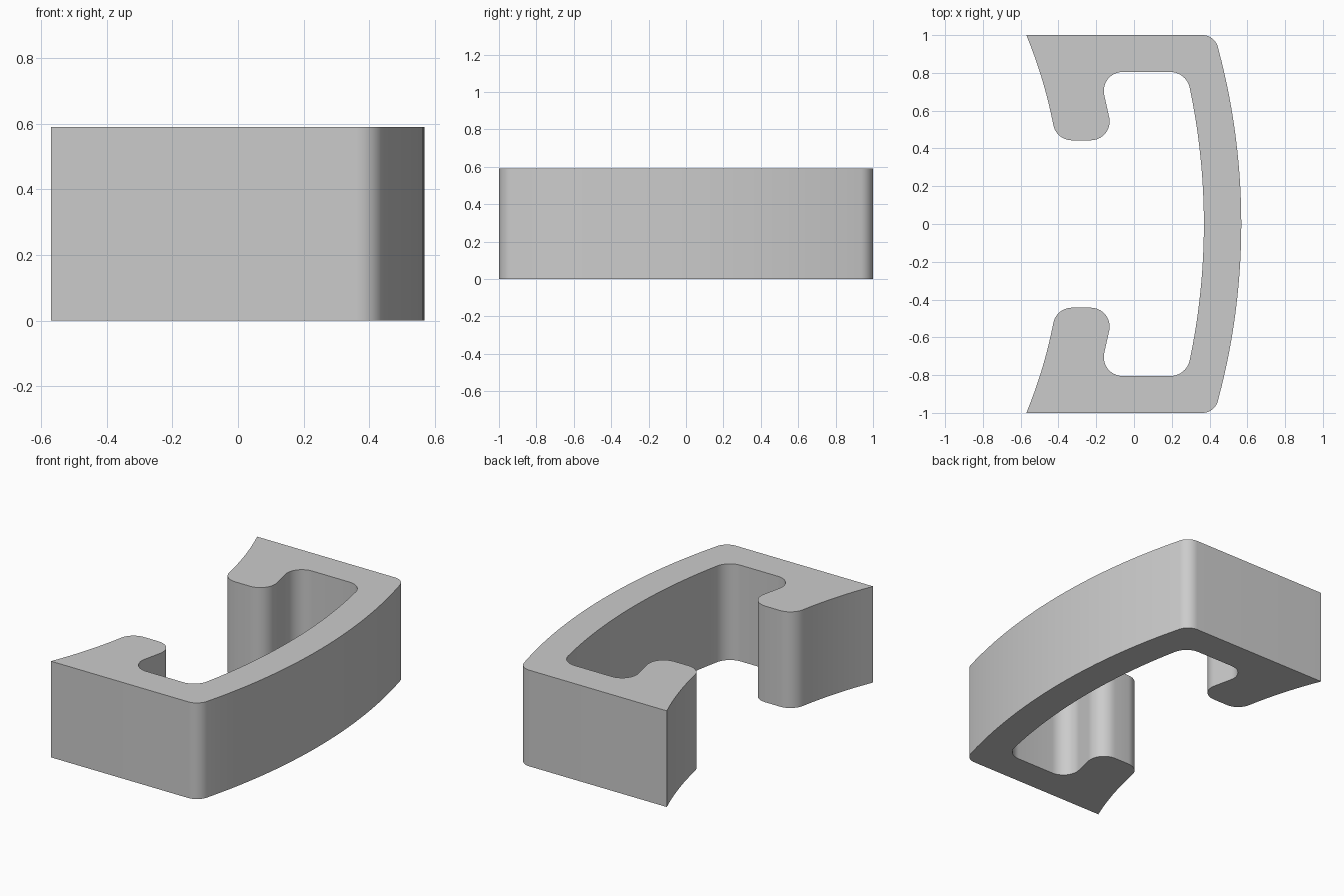
import bpy, bmesh, math
from mathutils import Vector

cube = bpy.data.objects.get("Cube")
if cube:
    bpy.data.objects.remove(cube, do_unlink=True)

HEIGHT = 0.59


def bow(apex_x, radius, y0, y1, steps):
    """Points on a shallow arc whose crown lies on the y = 0 line."""
    ys = [y0 + (y1 - y0) * i / steps for i in range(steps + 1)]
    return [Vector((apex_x - radius + math.sqrt(radius**2 - y * y), y)) for y in ys]


def sag(a, b, depth, steps):
    """Shallow arc from a to b, bulging to the left of travel by depth."""
    a, b = Vector(a), Vector(b)
    d = (b - a).normalized()
    n = Vector((-d.y, d.x))
    ts = [i / steps for i in range(steps + 1)]
    return [a.lerp(b, t) + n * depth * 4 * t * (1 - t) for t in ts]


def fillet(prev, corner, nxt, radius, steps=10):
    """Rounded corner tangent to both neighbouring edges."""
    p, c, n = Vector(prev), Vector(corner), Vector(nxt)
    u, v = (p - c).normalized(), (n - c).normalized()
    half = u.angle(v) / 2
    centre = c + (u + v).normalized() * radius / math.sin(half)
    start = c + u * radius / math.tan(half) - centre
    turn = (math.pi - 2 * half) * (1 if u.x * v.y - u.y * v.x < 0 else -1)
    pts = []
    for i in range(steps + 1):
        a = turn * i / steps
        pts.append(centre + Vector((start.x * math.cos(a) - start.y * math.sin(a),
                                    start.x * math.sin(a) + start.y * math.cos(a))))
    return pts


# Half outline: outer bow, flat end, concave flank, hooked lip, inner bow
outer = bow(0.568, 3.6, 0, 0.92, 14)
inner = bow(0.37, 3.5, 0.70, 0, 12)
tip = (-0.57, 1.0)
flank = sag(tip, (-0.428, 0.53), 0.012, 8)
outer_corner, lip_a, lip_b = (0.428, 1.0), (-0.413, 0.443), (-0.104, 0.443)
pocket, inner_corner = (-0.185, 0.805), (0.277, 0.805)

half = outer[:-1]
half += fillet(outer[-1], outer_corner, tip, 0.085)
half += flank[:-1]
half += fillet(flank[-1], lip_a, lip_b, 0.1)
half += fillet(lip_a, lip_b, pocket, 0.1)
half += fillet(lip_b, pocket, inner_corner, 0.1)
half += fillet(pocket, inner_corner, inner[0], 0.105)
half += inner[1:]
mirrored = [Vector((p.x, -p.y)) for p in reversed(half[1:-1])]

# Extrude the full outline into the clip body
bm = bmesh.new()
base = bm.faces.new([bm.verts.new((p.x, p.y, 0)) for p in half + mirrored])
top = bmesh.ops.extrude_face_region(bm, geom=[base], use_keep_orig=True)["geom"]
bmesh.ops.translate(bm, vec=(0, 0, HEIGHT),
                    verts=[g for g in top if isinstance(g, bmesh.types.BMVert)])
bmesh.ops.recalc_face_normals(bm, faces=bm.faces)
mesh = bpy.data.meshes.new("clip_body")
bm.to_mesh(mesh)
bm.free()
body = bpy.data.objects.new("clip_body", mesh)
bpy.context.collection.objects.link(body)

# Plain grey material
grey = bpy.data.materials.new("light_grey")
grey.use_nodes = True
colour = (0.6, 0.6, 0.6, 1)
grey.diffuse_color = colour
grey.node_tree.nodes["Principled BSDF"].inputs["Base Color"].default_value = colour
mesh.materials.append(grey)

# Smooth curved walls, keep rims sharp
bpy.ops.object.select_all(action="DESELECT")
body.select_set(True)
bpy.context.view_layer.objects.active = body
bpy.ops.object.shade_smooth_by_angle(angle=math.radians(30))
